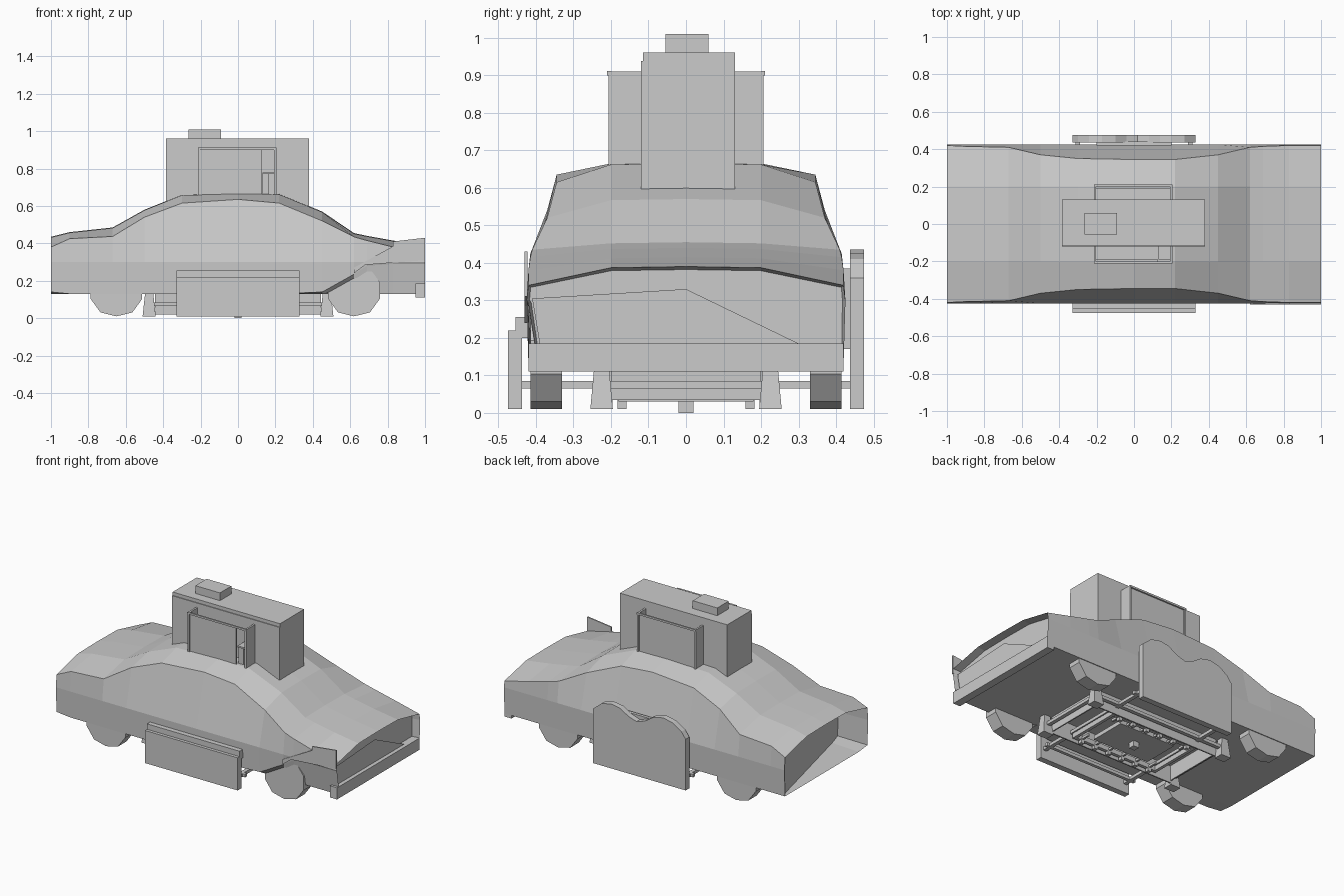
import bpy, bmesh, math

old = bpy.data.objects.get("Cube")
if old:
    bpy.data.objects.remove(old)

grey = bpy.data.materials.new("plain grey")
grey.use_nodes = True
COLOR = (0.6, 0.6, 0.6, 1)
grey.diffuse_color = COLOR
grey.node_tree.nodes["Principled BSDF"].inputs["Base Color"].default_value = COLOR


def finish(name, bm):
    bmesh.ops.recalc_face_normals(bm, faces=bm.faces)
    mesh = bpy.data.meshes.new(name)
    bm.to_mesh(mesh)
    bm.free()
    mesh.materials.append(grey)
    obj = bpy.data.objects.new(name, mesh)
    bpy.context.collection.objects.link(obj)
    return obj


def box(name, x0, x1, y0, y1, z0, z1, taper=1.0):
    bm = bmesh.new()
    bmesh.ops.create_cube(bm, size=1)
    for v in bm.verts:
        t = taper if v.co.z > 0 else 1
        v.co.x = (x0 + x1) / 2 + v.co.x * (x1 - x0) * t
        v.co.y = (y0 + y1) / 2 + v.co.y * (y1 - y0) * t
        v.co.z = z0 if v.co.z < 0 else z1
    return finish(name, bm)


def slab(name, outline, y0, y1):
    """Outline in x and z, extruded along y."""
    bm = bmesh.new()
    face = bm.faces.new([bm.verts.new((x, y0, z)) for x, z in outline])
    ext = bmesh.ops.extrude_face_region(bm, geom=[face])
    for v in ext["geom"]:
        if isinstance(v, bmesh.types.BMVert):
            v.co.y = y1
    return finish(name, bm)


# Body shell: x, shoulder half width, shoulder height, crown height, torn edge height
STATIONS = [
    (-1.0, .42, .38, .435, .14), (-.9, .415, .425, .46, .13), (-.67, .41, .437, .485, .13),
    (-.5, .37, .54, .58, .13), (-.3, .35, .615, .66, .13), (0, .345, .635, .668, .13),
    (.22, .345, .615, .665, .13), (.45, .37, .52, .57, .14), (.62, .41, .435, .455, .235),
    (.69, .415, .415, .44, .28), (.83, .42, .38, .415, .29), (1.0, .42, .34, .39, .29)]
bm = bmesh.new()
rings = []
for x, ys, zs, zt, torn in STATIONS:
    left = [(.33, .13), (.42, .13), (.425, .30), (ys, zs), (.2, zt - .003)]
    right = [(-y, z) for y, z in reversed(left)]
    right[-2] = (-.42, torn)
    if torn > .2:  # inner wall behind the torn front wing
        right[-1] = (-.395, .13)
    rings.append([bm.verts.new((x, y, z)) for y, z in left + [(0, zt)] + right])
n = len(rings[0])
for a, b in zip(rings, rings[1:]):
    for i in range(n):
        j = (i + 1) % n
        bm.faces.new((a[i], a[j], b[j], b[i]))
rear, front = bm.faces.new(rings[0]), bm.faces.new(rings[-1])
bmesh.ops.recalc_face_normals(bm, faces=bm.faces)
bmesh.ops.inset_individual(bm, faces=[rear, front], thickness=.008)
for v in front.verts:
    v.co.x = .95
for v in rear.verts:  # the rear wall runs inward toward the right side
    v.co.x = -.99 + .2 * (.42 - v.co.y) / .84
finish("car_body", bm)

# Front end: broken grille plate, bumper and loose fender
bm = bmesh.new()
grille = [(-.41, .305), (0, .33), (.3, .185), (-.39, .185)]
bm.faces.new([bm.verts.new((.975, y, z)) for y, z in grille])
finish("front_grille", bm)
box("front_bumper", .95, 1, -.42, .42, .11, .185)
slab("loose_fender", [(.62, .24), (.68, .285), (1, .31), (1, .43), (.83, .41), (.83, .385),
                      (.62, .27)], -.43, -.422)

# Wheels
for sx, end in ((-.65, "rear"), (.62, "front")):
    for side, name in ((-1, "right"), (1, "left")):
        rim = [(sx + .145 * math.cos(a), .148 + .145 * math.sin(a))
               for a in (math.tau * k / 10 + math.pi / 10 for k in range(10))]
        rim = [(x, max(z, .01)) for x, z in rim]
        slab(f"{end}_wheel_{name}", rim, side * .33, side * .415)

# Roof cabinet
box("cabinet", -.385, .38, -.115, .13, .585, .96)
box("cabinet_cap", -.265, -.09, -.055, .06, .96, 1.01)
box("cabinet_backing", -.385, .38, -.12, -.115, .585, .938)

# Alcoves on both long sides of the cabinet
for s, name, edge in ((-1, "front", .127), (1, "back", .2)):
    for x in (-.215, .193):
        ya, yb = sorted((s * .207, s * .115))
        box(f"{name}_alcove_wall", x, x + .012, ya, yb, .62, .91)
    ya, yb = sorted((s * .2, s * .19))
    box(f"{name}_alcove_door", -.205, edge, ya, yb, .62, .9)
    ya, yb = sorted((s * .21, s * .2))
    box(f"{name}_alcove_rail", -.215, .205, ya, yb, .9, .912)
box("alcove_locker", .13, .165, -.18, -.12, .62, .78)
box("alcove_shelf", .13, .2, -.19, -.12, .77, .78)

# Side panels
box("front_panel", -.33, .33, -.475, -.437, .01, .22)
box("front_panel_step", -.33, .33, -.455, -.415, .2, .255)
WAVE = [(-.33, .34), (-.3, .38), (-.24, .42), (-.17, .435), (-.1, .42), (-.04, .38), (.02, .36),
        (.08, .38), (.14, .415), (.2, .425), (.27, .41), (.33, .36)]
slab("back_panel", [(.33, .01), (-.33, .01)] + WAVE, .437, .475)
box("back_panel_bracket", -.2, .2, .42, .44, .17, .385)

# Undercarriage: legs, rails, skirt walls, cross rods and pegs
for s in (-1, 1):
    for x in (-.475, .475):
        box("leg", x - .035, x + .035, s * .225 - .03, s * .225 + .03, .01, .14, .6)
    box("long_rail", -.47, .47, s * .225 - .012, s * .225 + .012, .065, .085)
    box("skirt_long", -.44, .44, s * .2 - .004, s * .2 + .004, .02, .135)
    box("skirt_end", s * .44 - .004, s * .44 + .004, -.2, .2, .035, .135)
    box("end_rail", s * .47 - .012, s * .47 + .012, -.225, .225, .065, .085)
    box("cross_rod", s * .3 - .012, s * .3 + .012, -.44, .44, .065, .085)
    box("inner_rail", -.3, .3, s * .17 - .01, s * .17 + .01, .03, .06)
    box("inner_end_rail", s * .3 - .01, s * .3 + .01, -.18, .18, .03, .06)
    box("outer_rail", -.33, .33, s * .39 - .01, s * .39 + .01, .065, .085)
    for k in range(6):
        x = -.25 + k * .1
        box("peg", x - .012, x + .012, s * .17 - .012, s * .17 + .012, .01, .035)
        box("peg_strut", x - .006, x + .006, s * .14 - .035, s * .14 + .035, .035, .05)
box("centre_plate", -.2, .2, -.12, .12, .035, .06)
box("centre_peg", -.02, .02, -.02, .02, 0, .036)
